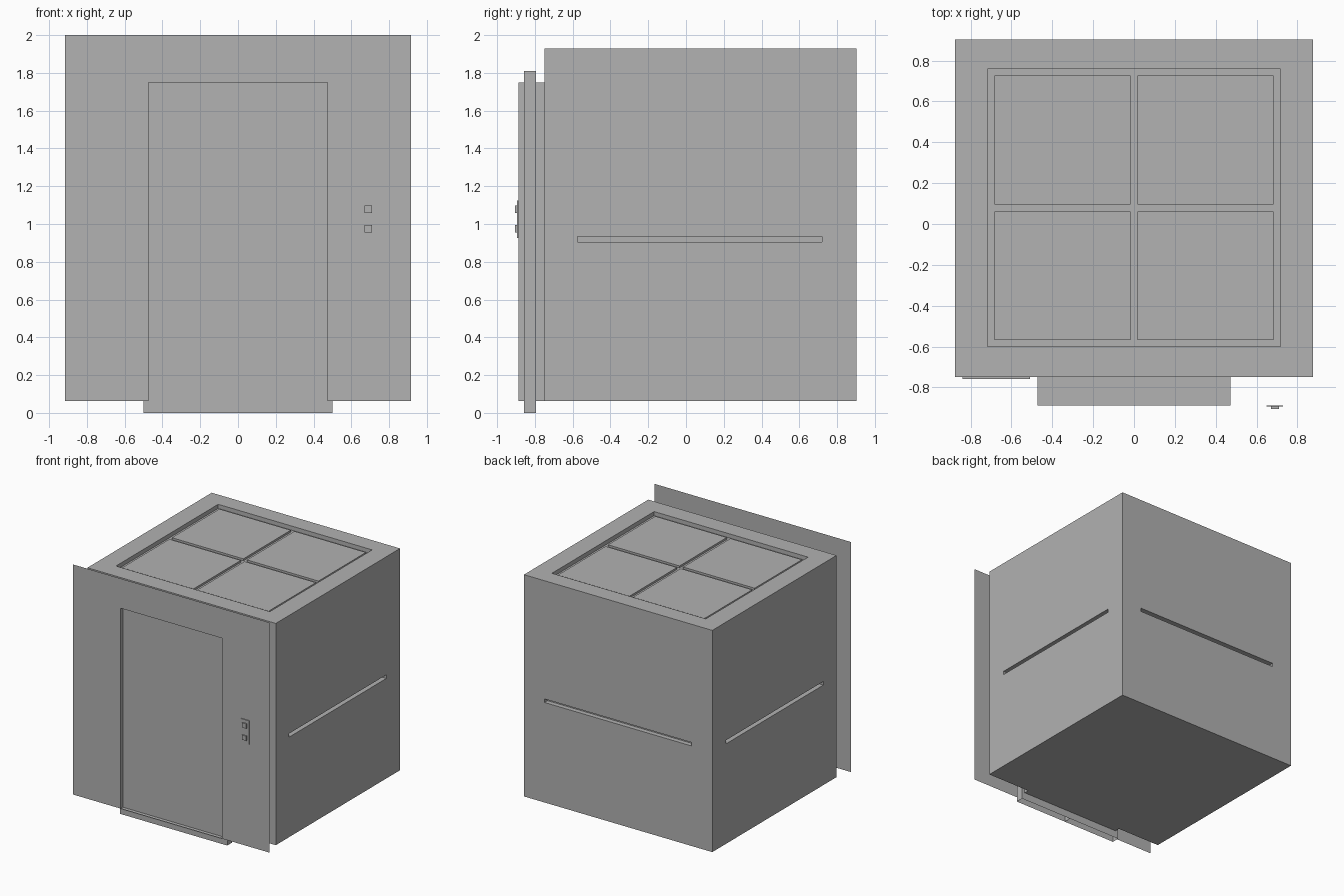
import bpy
import bmesh
from mathutils import Vector

cube = bpy.data.objects.get("Cube")
if cube:
    bpy.data.objects.remove(cube)

# One plain grey for every part
grey = bpy.data.materials.new("plain_grey")
grey.use_nodes = True
colour = (0.445, 0.445, 0.445, 1)
grey.diffuse_color = colour
grey.node_tree.nodes["Principled BSDF"].inputs["Base Color"].default_value = colour

X, Y, Z = Vector((1, 0, 0)), Vector((0, 1, 0)), Vector((0, 0, 1))


def finish(name, bm):
    mesh = bpy.data.meshes.new(name)
    bm.to_mesh(mesh)
    bm.free()
    mesh.materials.append(grey)
    obj = bpy.data.objects.new(name, mesh)
    bpy.context.collection.objects.link(obj)
    return obj


def quad(bm, points, facing):
    face = bm.faces.new([bm.verts.new(p) for p in points])
    face.normal_update()
    if face.normal.dot(facing) < 0:
        face.normal_flip()


def panel(name, u_axis, v_axis, out, offset, us, vs, depth):
    """Stepped sheet: depth(i, j) sinks a cell, None leaves it open."""
    bm = bmesh.new()

    def place(u, v, d):
        return u_axis * u + v_axis * v + out * (offset - d)

    def cell(i, j):
        inside = 0 <= i < len(us) - 1 and 0 <= j < len(vs) - 1
        return depth(i, j) if inside else None

    for i in range(len(us) - 1):
        for j in range(len(vs) - 1):
            d = cell(i, j)
            if d is None:
                continue
            u0, u1, v0, v1 = us[i], us[i + 1], vs[j], vs[j + 1]
            quad(bm, [place(u0, v0, d), place(u1, v0, d),
                      place(u1, v1, d), place(u0, v1, d)], out)
            # Step walls towards the next cells
            for n, a, b, axis in ((cell(i + 1, j), (u1, v0), (u1, v1), u_axis),
                                  (cell(i, j + 1), (u0, v1), (u1, v1), v_axis)):
                if n is not None and n != d:
                    quad(bm, [place(*a, d), place(*b, d), place(*b, n), place(*a, n)],
                         axis * (n - d))
    bmesh.ops.remove_doubles(bm, verts=bm.verts, dist=0.0001)
    return finish(name, bm)


def box(name, lo, hi, open_axis=None):
    """Box between two corners; faces across open_axis are left out."""
    bm = bmesh.new()
    bmesh.ops.create_cube(bm, size=1)
    for v in bm.verts:
        v.co = [lo[k] if v.co[k] < 0 else hi[k] for k in range(3)]
    if open_axis:
        bm.normal_update()
        caps = [f for f in bm.faces if abs(f.normal.dot(open_axis)) > 0.9]
        bmesh.ops.delete(bm, geom=caps, context='FACES')
    return finish(name, bm)


side, front, back = 0.877, -0.75, 0.903
floor, roof, wall_front = 0.063, 1.93, -0.888
door_half, door_top = 0.473, 1.75

# Cabin walls with the handrail pressed inwards as a slot
rail_z = [floor, 0.905, 0.935, roof]


def rail(i, j):
    return 0.04 if (i, j) == (1, 1) else 0


rail_y = [front, -0.575, 0.72, back]
panel("cabin_left_wall", Y, Z, X, side, rail_y, rail_z, rail)
panel("cabin_right_wall", Y, Z, -X, side, rail_y, rail_z, rail)
panel("cabin_back_wall", X, Z, Y, back, [-side, -0.685, 0.685, side], rail_z, rail)
panel("cabin_floor", X, Y, -Z, -floor, [-side, side], [front, back], lambda i, j: 0)

# Cabin front with the doorway and the shallow control panel housing


def front_relief(i, j):
    if i == 3 and j < 3:
        return None
    return -0.01 if (i, j) == (1, 1) else 0


panel("cabin_front_wall", X, Z, -Y, -front,
      [-side, -0.84, -0.51, -door_half, door_half, side],
      [floor, 0.6, 1.5, door_top, roof], front_relief)

# Ceiling with a sunken light frame and four panes


def ceiling_relief(i, j):
    if i in (0, 6) or j in (0, 6):
        return 0
    return 0.035 if i in (1, 3, 5) or j in (1, 3, 5) else 0.018


panel("cabin_ceiling", X, Y, Z, roof,
      [-side, -0.717, -0.683, -0.017, 0.017, 0.683, 0.717, side],
      [front, -0.6, -0.567, 0.062, 0.095, 0.727, 0.76, back], ceiling_relief)

# Landing wall, a thin sheet with the door opening
panel("landing_wall", X, Z, -Y, -wall_front,
      [-0.915, -door_half, door_half, 0.915], [floor, door_top, 2.0],
      lambda i, j: None if (i, j) == (1, 0) else 0)

# Passage from the landing to the cabin
box("door_passage", (-door_half, wall_front, floor), (door_half, front, door_top), Y)

# Pair of sliding doors, hollow at top and bottom
for name, x0, x1 in (("right_door", -0.5, 0), ("left_door", 0, 0.5)):
    box(name, (x0, -0.857, 0), (x1, -0.793, 1.81), Z)

# Call plate and its two buttons
box("call_plate", (0.65, -0.895, 0.925), (0.73, wall_front, 1.125))
for name, z in (("lower_call_button", 0.975), ("upper_call_button", 1.078)):
    box(name, (0.67, -0.905, z - 0.02), (0.71, -0.893, z + 0.02))
